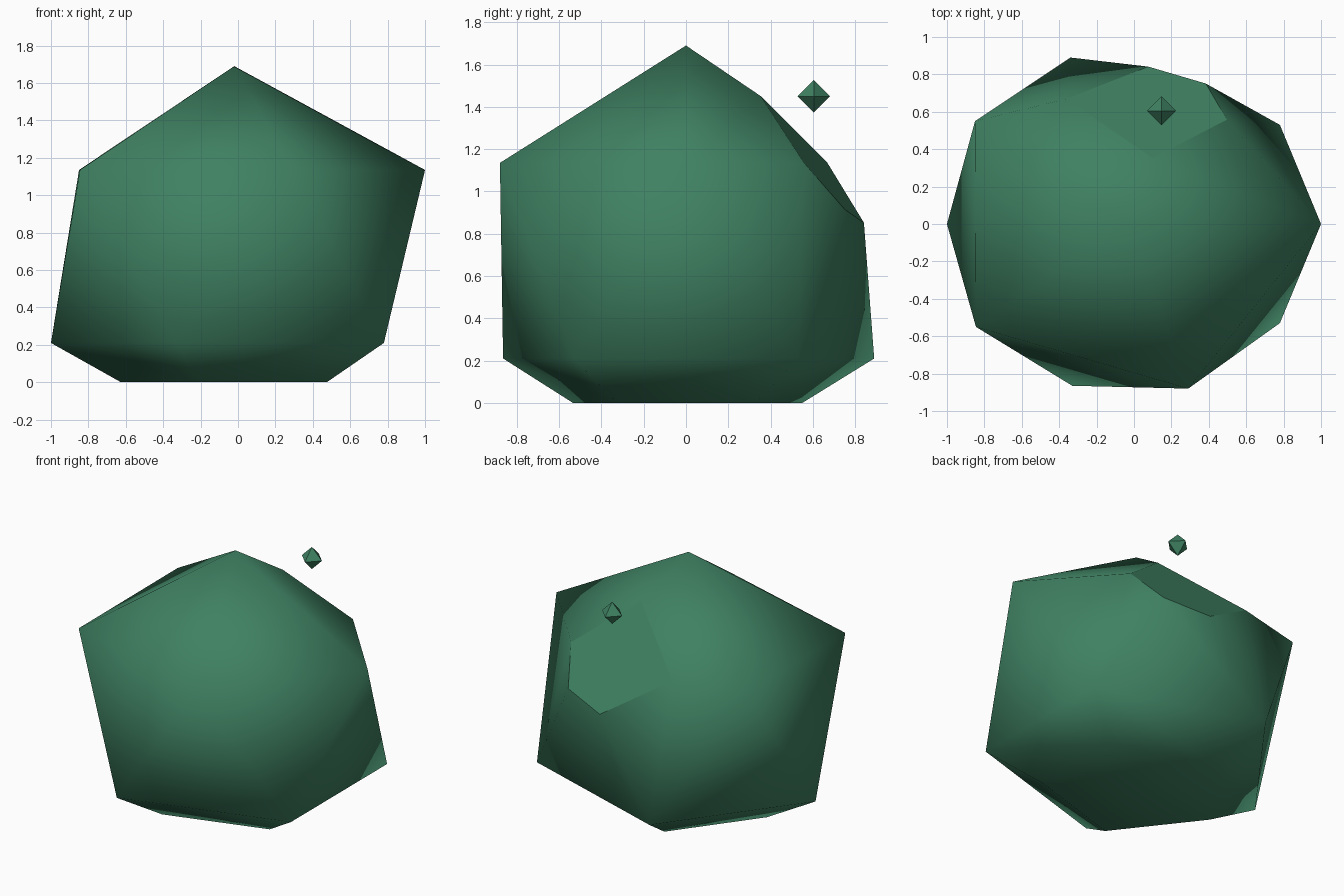
import bpy
import bmesh
from mathutils import Vector

cube = bpy.data.objects.get("Cube")
if cube:
    bpy.data.objects.remove(cube, do_unlink=True)

# One green for everything
green = bpy.data.materials.new("deep_green")
green.use_nodes = True
colour = (0.05, 0.22, 0.122, 1)
green.diffuse_color = colour
green.node_tree.nodes["Principled BSDF"].inputs["Base Color"].default_value = colour


def add_object(name, bm):
    bmesh.ops.recalc_face_normals(bm, faces=bm.faces[:])
    mesh = bpy.data.meshes.new(name)
    bm.to_mesh(mesh)
    bm.free()
    mesh.materials.append(green)
    obj = bpy.data.objects.new(name, mesh)
    bpy.context.collection.objects.link(obj)
    return obj


def hull(points):
    bm = bmesh.new()
    for p in points:
        bm.verts.new(p)
    bmesh.ops.convex_hull(bm, input=bm.verts[:])
    return bm


def slice_off(bm, point, normal, flat):
    """Cut away the side the normal points to and cap the opening."""
    geom = bm.verts[:] + bm.edges[:] + bm.faces[:]
    cut = bmesh.ops.bisect_plane(bm, geom=geom, dist=1e-5, plane_co=point,
                                 plane_no=normal, clear_outer=True)
    rim = [e for e in cut["geom_cut"] if isinstance(e, bmesh.types.BMEdge)]
    cap = bmesh.ops.edgeloop_fill(bm, edges=rim)["faces"]
    for face in cap:
        face.smooth = not flat
    for edge in rim:
        edge.smooth = not flat


# Boulder: stretched twenty-sided solid
upper_ring = [(1, 0), (0.26, 0.82), (-0.85, 0.55), (-0.845, -0.55), (0.29, -0.88)]
lower_ring = [(0.78, 0.53), (-0.34, 0.89), (-1, 0), (-0.33, -0.865), (0.78, -0.53)]
points = [(-0.02, 0, 1.69), (-0.02, 0, -0.34)]
points += [(x, y, 1.135) for x, y in upper_ring]
points += [(x, y, 0.21) for x, y in lower_ring]
bm = hull(points)
for face in bm.faces:
    face.smooth = True

# Level base, then the flat facet on the back upper corner
slice_off(bm, Vector((0, 0, 0)), Vector((0, 0, -1)), False)
slice_off(bm, Vector((0.1, 0.37, 1.43)), Vector((0.03, 0.232, 0.188)), True)
add_object("boulder", bm)

# Small floating eight-sided crystal beside the facet
radius = 0.077
centre = Vector((0.147, 0.605, 1.45))
tips = []
for axis in range(3):
    for side in (-radius, radius):
        tip = centre.copy()
        tip[axis] += side
        tips.append(tip)
add_object("floating_crystal", hull(tips))
